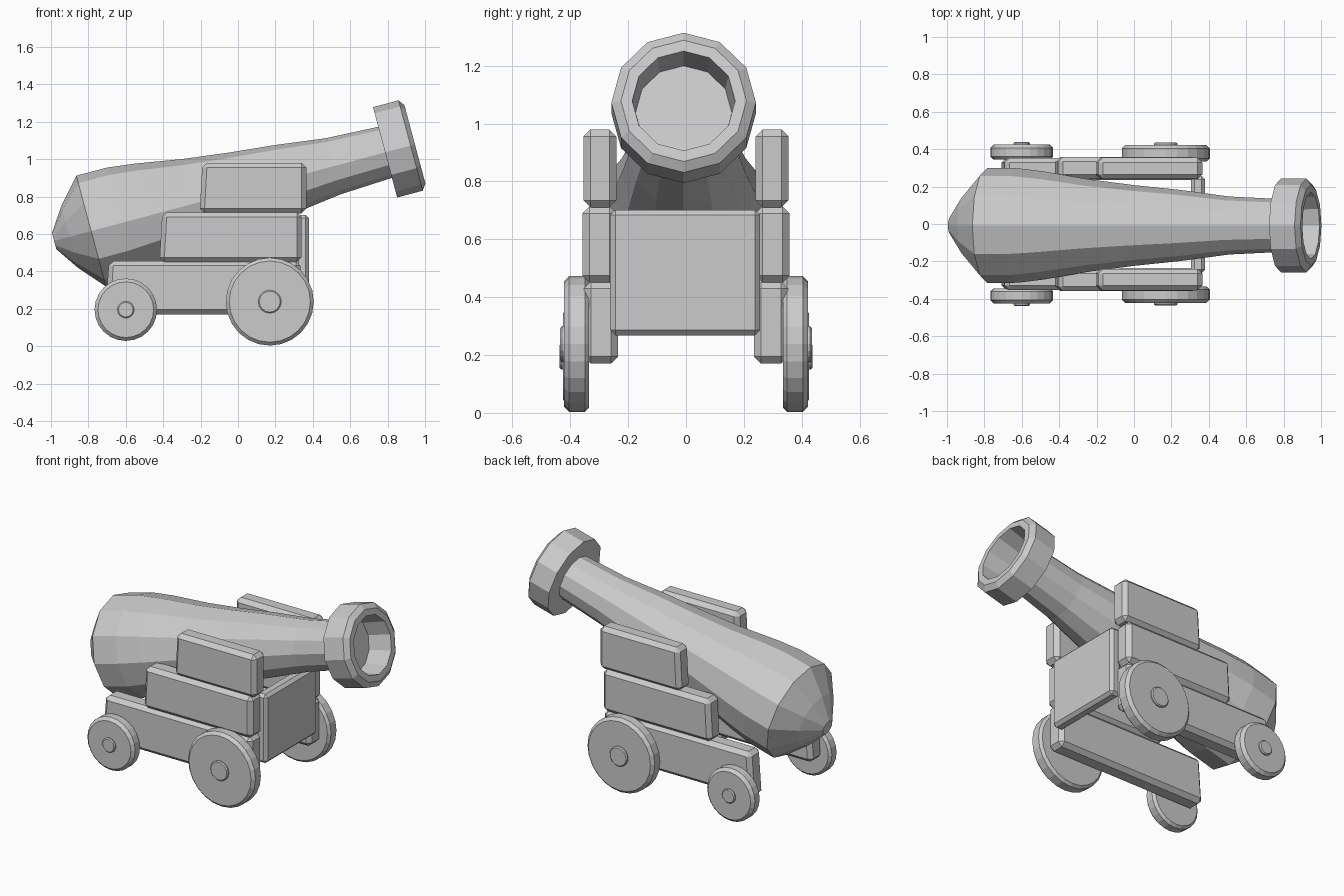
import bpy, bmesh
from math import sin, cos, pi, radians
from mathutils import Matrix, Vector

if "Cube" in bpy.data.objects:
    bpy.data.objects.remove(bpy.data.objects["Cube"])


def finish(name, bm, matrix=None):
    bmesh.ops.recalc_face_normals(bm, faces=bm.faces)
    mesh = bpy.data.meshes.new(name)
    bm.to_mesh(mesh)
    bm.free()
    if matrix is not None:
        mesh.transform(matrix)
    obj = bpy.data.objects.new(name, mesh)
    bpy.context.collection.objects.link(obj)
    return obj


def lathe(name, profile, sides, matrix):
    """Spin (distance, radius) points about local z and cap both ends."""
    bm = bmesh.new()
    rings = [[bm.verts.new((r * cos(2 * pi * i / sides), r * sin(2 * pi * i / sides), s))
              for i in range(sides)] for s, r in profile]
    for a, b in zip(rings, rings[1:]):
        for i in range(sides):
            j = (i + 1) % sides
            bm.faces.new((a[i], a[j], b[j], b[i]))
    bm.faces.new(rings[0])
    bm.faces.new(rings[-1])
    return finish(name, bm, matrix)


def block(name, lo, hi, bevel, taper=0.0):
    """Chamfered box; taper pulls the upper rear edge inward."""
    bm = bmesh.new()
    bmesh.ops.create_cube(bm, size=1)
    lo, hi = Vector(lo), Vector(hi)
    for v in bm.verts:
        top_rear = v.co.z > 0 and v.co.x < 0
        v.co = Vector([lo[k] + (v.co[k] + 0.5) * (hi[k] - lo[k]) for k in range(3)])
        if top_rear:
            v.co.x += taper
    bmesh.ops.bevel(bm, geom=bm.edges[:], offset=bevel, segments=1, affect='EDGES')
    return finish(name, bm)


# Barrel and muzzle share one tilted axis (local z runs towards the muzzle)
tilt = Matrix.Translation((-0.785, -0.008, 0.615)) @ Matrix.Rotation(radians(75), 4, 'Y')
lathe("barrel", [(-0.205, 0.045), (-0.12, 0.17), (0, 0.307), (0.17, 0.306), (0.32, 0.288),
                 (0.57, 0.246), (0.82, 0.215), (1.07, 0.19), (1.34, 0.155), (1.635, 0.141)],
      12, tilt)
lathe("muzzle_ring", [(1.627, 0.13), (1.627, 0.25), (1.768, 0.25), (1.792, 0.217),
                      (1.792, 0.178), (1.64, 0.166)], 12, tilt)

# Stepped side boards, wheels and hubs on both sides
for side, label in ((-1, "right"), (1, "left")):
    for part, x0, x1, z0, z1, y0, y1, taper in (
            ("lower", -0.71, 0.335, 0.17, 0.455, 0.235, 0.353, 0.02),
            ("middle", -0.42, 0.34, 0.45, 0.715, 0.24, 0.358, 0.015),
            ("upper", -0.205, 0.365, 0.71, 0.98, 0.24, 0.355, 0.015)):
        ys = sorted((side * y0, side * y1))
        block(f"{label}_{part}_board", (x0, ys[0], z0), (x1, ys[1], z1), 0.025, taper)

    for part, x, z, r, hub, y0, y1 in (
            ("front", 0.17, 0.238, 0.235, 0.062, 0.335, 0.422),
            ("rear", -0.6, 0.195, 0.167, 0.045, 0.345, 0.425)):
        place = Matrix.Translation((x, 0, z)) @ Matrix.Rotation(radians(-90 * side), 4, 'X')
        lathe(f"{label}_{part}_wheel", [(y0, r - 0.015), (y0 + 0.015, r),
                                        (y1 - 0.018, r), (y1, r - 0.018)], 24, place)
        lathe(f"{label}_{part}_hub", [(y1 - 0.02, hub), (y1 + 0.007, hub),
                                      (y1 + 0.013, hub - 0.006)], 16, place)

# Front cross plate
block("front_plate", (0.305, -0.262, 0.268), (0.38, 0.256, 0.702), 0.018)
